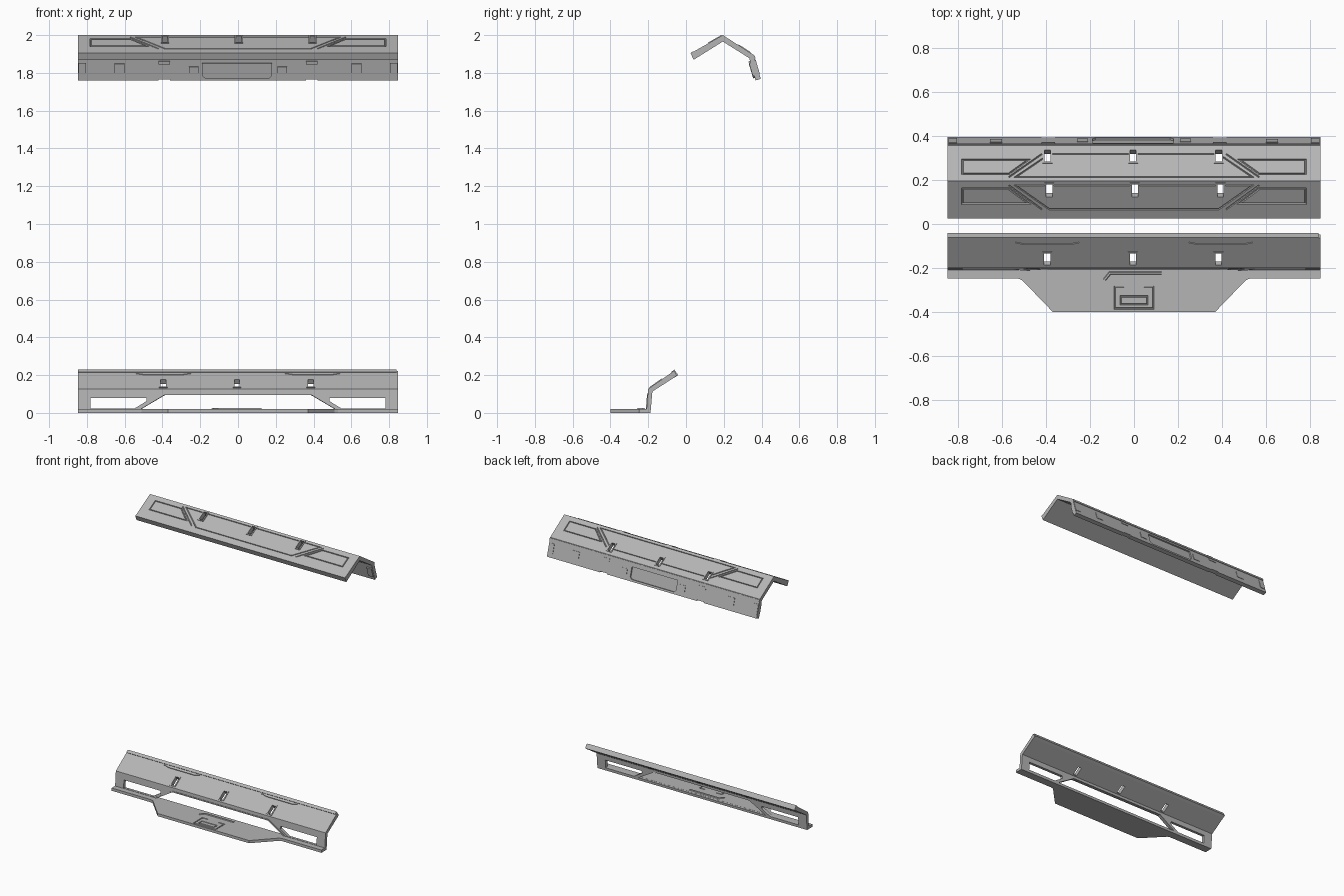
import bpy, bmesh
from mathutils import Vector

if "Cube" in bpy.data.objects:
    bpy.data.objects.remove(bpy.data.objects["Cube"])

L = 0.848
grey = bpy.data.materials.new("dark_grey")
grey.diffuse_color = (0.46, 0.46, 0.46, 1)
grey.use_nodes = True
grey.node_tree.nodes["Principled BSDF"].inputs["Base Color"].default_value = grey.diffuse_color


class Panel:
    """Flat frame: x along the beam, s up the panel, h out of its face."""
    def __init__(self, a, b):
        self.o = Vector(a)
        self.u = (Vector(b) - self.o).normalized()
        self.n = Vector((-self.u.y, self.u.x))

    def at(self, x, s, h):
        p = self.o + self.u * s + self.n * h
        return (x, p.x, p.y)


ROOF_F = Panel((0.025, 1.904), (0.195, 2.0))
ROOF_B = Panel((0.195, 2.0), (0.358, 1.895))
SKIRT = Panel((0.358, 1.895), (0.396, 1.768))
SLOPE = Panel((-0.2, 0.127), (-0.063, 0.223))
WALL = Panel((-0.21, 0), (-0.2, 0.127))
PLATE = Panel((0, 0), (1, 0))


def finish(bm, name):
    bmesh.ops.recalc_face_normals(bm, faces=bm.faces)
    me = bpy.data.meshes.new(name)
    bm.to_mesh(me)
    bm.free()
    me.materials.append(grey)
    ob = bpy.data.objects.new(name, me)
    bpy.context.collection.objects.link(ob)
    return ob


def add_prism(bm, lo, hi):
    a = [bm.verts.new(p) for p in lo]
    b = [bm.verts.new(p) for p in hi]
    bm.faces.new(a)
    bm.faces.new(b)
    for i in range(len(a)):
        j = (i + 1) % len(a)
        bm.faces.new((a[i], a[j], b[j], b[i]))


def slab(bm, pan, pts, h0, h1):
    add_prism(bm, [pan.at(x, s, h0) for x, s in pts], [pan.at(x, s, h1) for x, s in pts])


def rect(x0, x1, s0, s1):
    return [(x0, s0), (x1, s0), (x1, s1), (x0, s1)]


def flip(pts):
    return [(-x, s) for x, s in pts]


def band(bm, pan, pts, w, h0, h1, closed=True, taper=1.0):
    """Mitred strip of width w that follows a path on a panel."""
    p = [Vector(q) for q in pts]
    n = len(p)
    rings = []
    for i in range(n):
        d0 = (p[i] - p[i - 1]).normalized() if closed or i else None
        d1 = (p[(i + 1) % n] - p[i]).normalized() if closed or i < n - 1 else None
        d0, d1 = d0 or d1, d1 or d0
        n0, n1 = Vector((-d0.y, d0.x)), Vector((-d1.y, d1.x))
        m = (n0 + n1) / (1 + n0.dot(n1)) * w / 2
        rings.append([bm.verts.new(pan.at(*(p[i] + m * k), h))
                      for k, h in ((taper, h0), (1, h1), (-1, h1), (-taper, h0))])
    for i in range(n if closed else n - 1):
        a, b = rings[i], rings[(i + 1) % n]
        for k in range(4):
            bm.faces.new((a[k], a[(k + 1) % 4], b[(k + 1) % 4], b[k]))
    if not closed:
        bm.faces.new(rings[0])
        bm.faces.new(rings[-1])


def groove(bm, pan, pts, w, h, closed=True):
    """V-sided groove cutter, a little above the face so the cut is clean."""
    band(bm, pan, pts, w, h, 0.002, closed, 0.4)


def beam(name, prof):
    bm = bmesh.new()
    add_prism(bm, [(-L, y, z) for y, z in prof], [(L, y, z) for y, z in prof])
    return finish(bm, name)


def carve(ob, bm):
    cut = finish(bm, "cutter")
    cut.hide_render = True
    m = ob.modifiers.new("cut", 'BOOLEAN')
    m.operation, m.solver, m.object = 'DIFFERENCE', 'EXACT', cut
    bpy.context.view_layer.objects.active = ob
    bpy.ops.object.modifier_apply(modifier=m.name)
    bpy.data.objects.remove(cut)


# Upper canopy: folded sheet
canopy = beam("upper_canopy", [(0.025, 1.904), (0.195, 2.0), (0.358, 1.895), (0.396, 1.768),
                               (0.368, 1.76), (0.335, 1.878), (0.195, 1.966), (0.04, 1.869)])

# Panel line grooves on both roof faces and the skirt pocket
pocket = [(-0.19, 0.035), (0.18, 0.035), (0.18, 0.105), (0.165, 0.118),
          (-0.175, 0.118), (-0.19, 0.105)]
bm = bmesh.new()
for pan, f in ((ROOF_B, lambda s: s), (ROOF_F, lambda s: 0.195 - s)):
    def m(pts):
        return [(x, f(s)) for x, s in pts]
    end = m([(-0.78, 0.04), (-0.57, 0.04), (-0.48, 0.117), (-0.78, 0.117)])
    mid = m([(-0.54, 0.022), (-0.385, 0.147), (0.385, 0.147), (0.54, 0.022)])
    dia = m([(-0.57, 0.022), (-0.42, 0.147)])
    for e in (end, flip(end)):
        groove(bm, pan, e, 0.01, -0.007)
    for d in (dia, flip(dia)):
        groove(bm, pan, d, 0.008, -0.006, False)
    groove(bm, pan, mid, 0.008, -0.006)
slab(bm, SKIRT, pocket, -0.01, 0.01)
carve(canopy, bm)

# Slots through the roof, and notches under the skirt
bm = bmesh.new()
for x in (-0.39, 0, 0.39):
    slab(bm, ROOF_F, rect(x - 0.01, x + 0.018, 0.115, 0.18), -0.06, 0.02)
    slab(bm, ROOF_B, rect(x - 0.018, x + 0.01, 0.105, 0.165), -0.06, 0.02)
    if x:
        slab(bm, SKIRT, rect(x - 0.03, x + 0.03, 0.126, 0.16), -0.06, 0.02)
carve(canopy, bm)

# Raised slot frames
bm = bmesh.new()
for x in (-0.39, 0, 0.39):
    band(bm, ROOF_F, rect(x - 0.014, x + 0.022, 0.111, 0.184), 0.008, -0.005, 0.004)
    band(bm, ROOF_B, rect(x - 0.022, x + 0.014, 0.101, 0.169), 0.008, -0.005, 0.004)
    band(bm, SLOPE, rect(x - 0.023, x + 0.013, 0.014, 0.086), 0.008, -0.005, 0.004)
finish(bm, "slot_frames")

# Canopy edge trims
bm = bmesh.new()
slab(bm, ROOF_F, rect(-L, L, 0, 0.016), -0.005, 0.002)
slab(bm, SKIRT, rect(-L, L, 0.004, 0.02), -0.005, 0.004)
finish(bm, "canopy_trims")

# Skirt fittings, outside and inside
bm = bmesh.new()
for k in (-1, 1):
    for a, b, s0, s1 in ((0.805, 0.845, 0.035, 0.105), (0.6, 0.655, 0.04, 0.095),
                         (0.21, 0.26, 0.055, 0.1), (0.36, 0.42, 0.025, 0.042)):
        r = rect(min(k * a, k * b), max(k * a, k * b), s0, s1)
        slab(bm, SKIRT, r, -0.005, 0.003)
        slab(bm, SKIRT, r, -0.036, -0.024)
finish(bm, "skirt_fittings")
bm = bmesh.new()
slab(bm, SKIRT, pocket, -0.038, -0.024)
finish(bm, "skirt_pocket_back")

# Lower frame: wall and slope as one folded sheet
lower = beam("lower_frame", [(-0.21, 0.0), (-0.2, 0.127), (-0.063, 0.223),
                             (-0.047, 0.197), (-0.178, 0.113), (-0.188, 0.0)])
opening = [(-0.515, 0.02), (0.515, 0.02), (0.385, 0.097), (-0.385, 0.097)]
window = [(-0.78, 0.022), (-0.55, 0.022), (-0.485, 0.062), (-0.485, 0.08), (-0.78, 0.08)]
bm = bmesh.new()
for w in (opening, window, flip(window)):
    slab(bm, WALL, w, -0.05, 0.03)
for x in (-0.395, -0.005, 0.385):
    slab(bm, SLOPE, rect(x - 0.014, x + 0.014, 0.018, 0.082), -0.06, 0.02)
for k in (-1, 1):
    g = [(k * 0.54, 0.142), (k * 0.5, 0.132), (k * 0.29, 0.132), (k * 0.25, 0.142)]
    groove(bm, SLOPE, g, 0.006, -0.005, False)
carve(lower, bm)

# Trim round the middle opening, and the lip on the slope
bm = bmesh.new()
band(bm, WALL, [(-0.522, 0.02), (-0.388, 0.1), (0.388, 0.1), (0.522, 0.02)],
     0.008, -0.006, 0.004, False)
finish(bm, "opening_trim")
bm = bmesh.new()
slab(bm, SLOPE, rect(-L, 0.84, 0.15, 0.172), -0.031, 0.004)
finish(bm, "slope_lip")

# Floor plate with tapered front step
plate_half = [(-L, -0.2), (-L, -0.248), (-0.53, -0.248), (-0.51, -0.255), (-0.37, -0.4)]
T = 0.02
bm = bmesh.new()
slab(bm, PLATE, plate_half + flip(plate_half)[::-1], 0, T)
plate = finish(bm, "floor_plate")
bm = bmesh.new()
u_path = [(-0.045, -0.285), (-0.088, -0.285), (-0.088, -0.385),
          (0.088, -0.385), (0.088, -0.285), (0.045, -0.285)]
for path, closed in ((u_path, False), (rect(-0.06, 0.06, -0.365, -0.33), True)):
    band(bm, PLATE, path, 0.009, T - 0.006, T + 0.002, closed, 0.4)
carve(plate, bm)

# Raised bar on the floor plate, wider at its foot
bm = bmesh.new()
band(bm, PLATE, [(-0.135, -0.255), (-0.11, -0.224), (0.125, -0.224)],
     0.008, T - 0.003, T + 0.005, False, 2.2)
finish(bm, "plate_bar")
